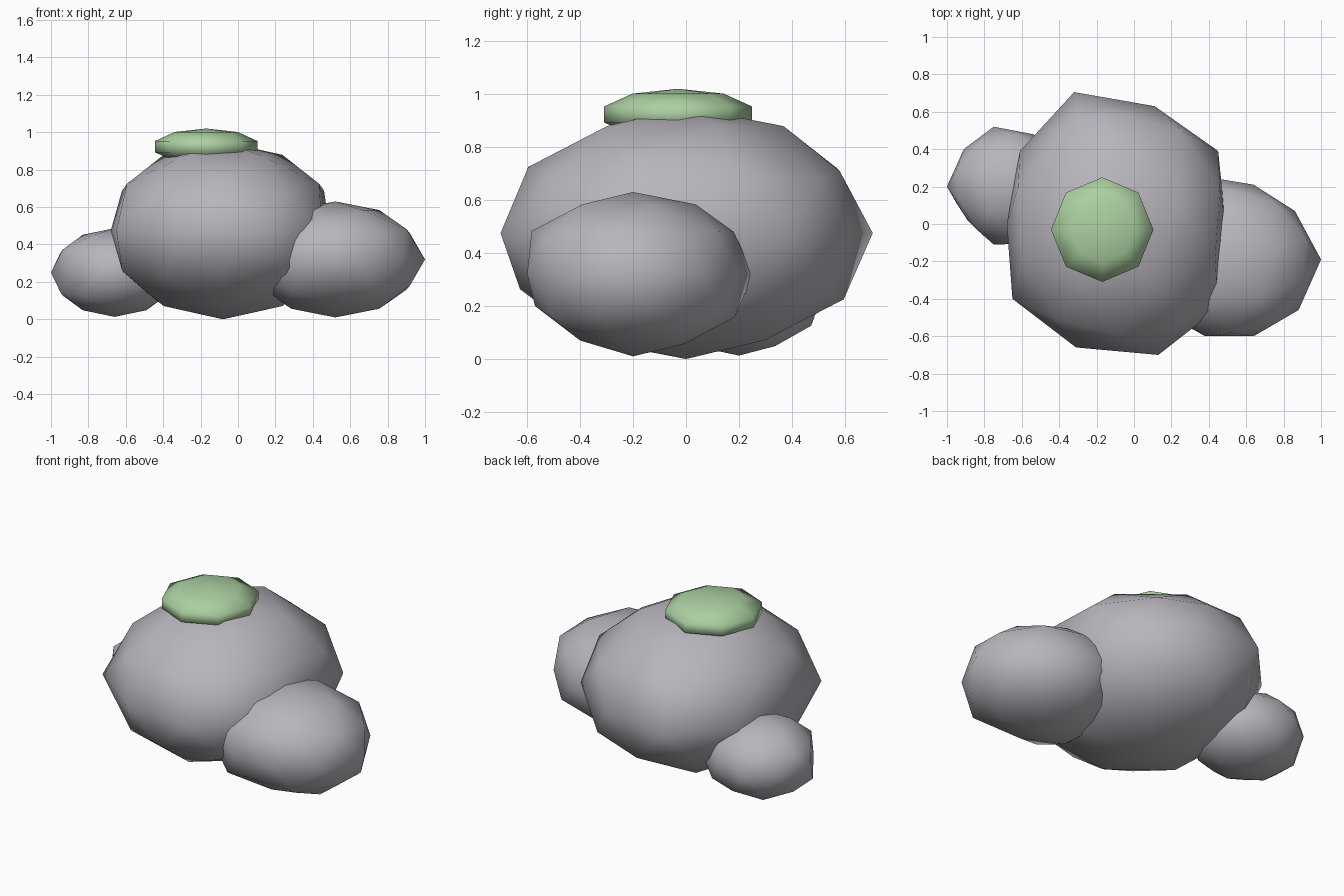
import bpy, bmesh, math
from mathutils import Matrix, Vector

if "Cube" in bpy.data.objects:
    bpy.data.objects.remove(bpy.data.objects["Cube"])


def material(name, rgb):
    m = bpy.data.materials.new(name)
    m.diffuse_color = (*rgb, 1)
    m.use_nodes = True
    m.node_tree.nodes["Principled BSDF"].inputs["Base Color"].default_value = m.diffuse_color
    return m


stone = material("stone_grey", (0.48, 0.46, 0.505))
moss = material("moss_green", (0.41, 0.63, 0.36))


def finish(bm, name, mat):
    me = bpy.data.meshes.new(name)
    bm.to_mesh(me)
    bm.free()
    me.materials.append(mat)
    for p in me.polygons:
        p.use_smooth = True
    ob = bpy.data.objects.new(name, me)
    bpy.context.collection.objects.link(ob)
    return ob


def boulder(name, centre, radii, rim, dents=()):
    """Squashed icosphere. rim maps an angle on its waist to an irregular x, y;
    dents move the vertex at (angle, unit height) to a given point."""
    bm = bmesh.new()
    bmesh.ops.create_icosphere(bm, subdivisions=2, radius=1,
                               matrix=Matrix.Rotation(math.pi / 2, 4, 'Z'))
    targets = [(a, 0, (x, y, centre[2])) for a, (x, y) in rim.items()] + list(dents)
    moves = []
    for angle, h, point in targets:
        a, r = math.radians(angle), math.sqrt(1 - h * h)
        d = Vector((r * math.cos(a), r * math.sin(a), h))
        moves.append((min(bm.verts, key=lambda v: (v.co - d).length), point))
    for v in bm.verts:
        v.co = Vector(centre) + Vector([c * r for c, r in zip(v.co, radii)])
    for v, point in moves:
        v.co = point
    return finish(bm, name, stone)


# Large middle boulder
boulder("main_boulder", (-0.08, 0, 0.475), (0.635, 0.70, 0.475), {
    0: (0.49, 0.0), 36: (0.45, 0.39), 72: (0.11, 0.63), 108: (-0.32, 0.705),
    144: (-0.61, 0.39), 180: (-0.68, 0.0), 216: (-0.65, -0.40),
    252: (-0.31, -0.66), 288: (0.13, -0.70), 324: (0.45, -0.45)},
    [(126, 0.526, (-0.30, 0.57, 0.72)), (90, 0.447, (-0.05, 0.58, 0.71)),
     (54, 0.526, (0.25, 0.50, 0.68)), (306, -0.526, (0.30, -0.50, 0.24))])

# Medium boulder on the right
boulder("right_boulder", (0.52, -0.20, 0.32), (0.47, 0.45, 0.31), {
    0: (1.0, -0.19), 36: (0.86, 0.07), 72: (0.64, 0.21), 108: (0.37, 0.255),
    252: (0.38, -0.60), 288: (0.64, -0.60), 324: (0.88, -0.46)},
    [(90, 0.447, (0.52, 0.18, 0.48)), (270, -0.447, (0.51, -0.57, 0.20)),
     (270, -0.85, (0.51, -0.40, 0.07))])

# Small boulder on the left
boulder("left_boulder", (-0.66, 0.20, 0.25), (0.34, 0.32, 0.237), {
    72: (-0.54, 0.48), 108: (-0.75, 0.52), 144: (-0.91, 0.40),
    180: (-1.0, 0.20), 216: (-0.89, 0.02), 252: (-0.75, -0.11)})

# Flattened moss patch on top
bm = bmesh.new()
bmesh.ops.create_uvsphere(
    bm, u_segments=8, v_segments=5, radius=1,
    matrix=Matrix.Translation((-0.17, -0.03, 0.923)) @ Matrix.Diagonal((0.288, 0.294, 0.097, 1)))
finish(bm, "moss_patch", moss)
